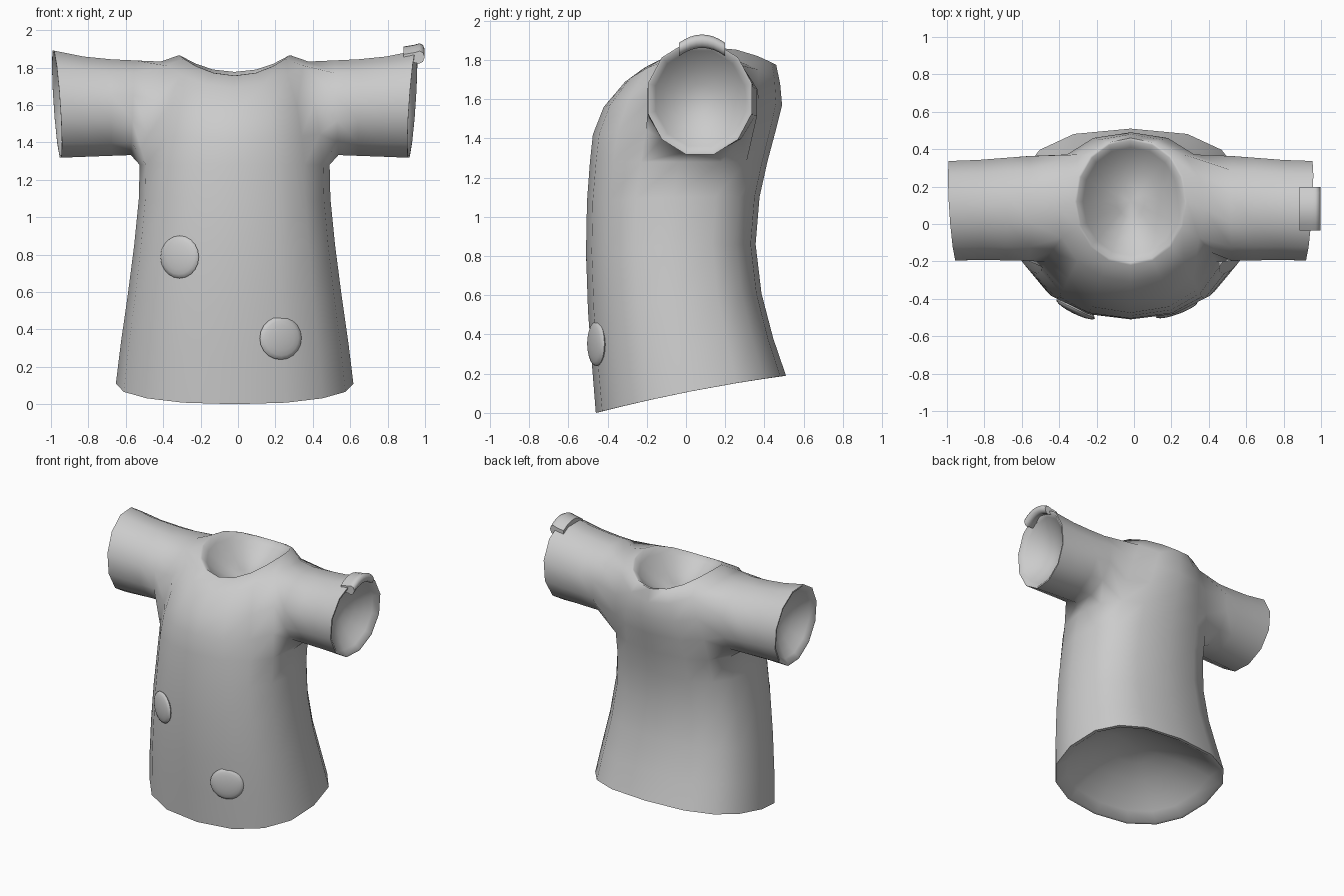
import bpy, bmesh, math
from mathutils import Matrix, Vector

if "Cube" in bpy.data.objects:
    bpy.data.objects.remove(bpy.data.objects["Cube"])

grey = bpy.data.materials.new("light_grey")
grey.diffuse_color = (0.6, 0.6, 0.6, 1)
grey.use_nodes = True
grey.node_tree.nodes["Principled BSDF"].inputs["Base Color"].default_value = grey.diffuse_color
CX = -0.018   # centre line of the garment
SEG = 16


def finish(name, bm, angle):
    bmesh.ops.recalc_face_normals(bm, faces=bm.faces[:])
    me = bpy.data.meshes.new(name)
    bm.to_mesh(me)
    bm.free()
    me.materials.append(grey)
    ob = bpy.data.objects.new(name, me)
    bpy.context.collection.objects.link(ob)
    bpy.ops.object.select_all(action='DESELECT')
    ob.select_set(True)
    bpy.context.view_layer.objects.active = ob
    bpy.ops.object.shade_smooth_by_angle(angle=math.radians(angle))
    return ob


def spow(v, n):
    """Superellipse coordinate: larger n gives a squarer section."""
    return math.copysign(abs(v) ** (2 / n), v)


def hollow(bm, loop, inward, depth):
    """Thin rim followed by a concave lining that closes an opening."""
    c = sum((v.co for v in loop), Vector()) / len(loop)
    inward = Vector(inward).normalized()
    base = [v.co - c for v in loop]
    prev = loop
    for s in (.96, .85, .7, .5, .25):
        d = depth * (1 - (s / .96) ** 2)
        ring = [bm.verts.new(c + b * s + inward * d) for b in base]
        for i in range(len(ring)):
            j = (i + 1) % len(ring)
            bm.faces.new((prev[i], prev[j], ring[j], ring[i]))
        prev = ring
    tip = bm.verts.new(c + inward * depth)
    for i in range(len(prev)):
        bm.faces.new((prev[i], prev[(i + 1) % len(prev)], tip))


# Torso rings: half width, front y, back y, side z, front z, back z, front and back squareness
rings = [
    (.635, -.46, .51, .11, .00, .19, 2.3, 2.6),
    (.608, -.48, .445, .33, .25, .38, 2.3, 2.7),
    (.572, -.50, .385, .58, .52, .61, 2.3, 2.7),
    (.537, -.51, .355, .85, .82, .86, 2.3, 2.7),
    (.512, -.505, .375, 1.10, 1.08, 1.10, 2.3, 2.7),
    (.508, -.49, .415, 1.28, 1.28, 1.28, 2.25, 2.6),
    (.49, -.475, .455, 1.45, 1.42, 1.43, 2.2, 2.5),
    (.46, -.42, .49, 1.64, 1.56, 1.57, 2.15, 2.3),
    (.395, -.31, .48, 1.832, 1.69, 1.68, 2.1, 2.15),
    (.30, -.22, .46, 1.865, 1.755, 1.775, 2.05, 2.1),
]
# Sleeve rings: x, centre y, centre z, radius y, radius z, slant by height, slant by depth
sleeve = [
    (.545, .083, 1.585, .290, .262, -.01, .0),
    (.66, .080, 1.586, .284, .267, .0, .0),
    (.80, .075, 1.591, .277, .277, .01, .01),
    (.95, .071, 1.604, .275, .296, .02, .018),
]

bm = bmesh.new()
grid = []
for hw, yf, yb, zs, zf, zb, nf, nb in rings:
    row = []
    for k in range(SEG):
        a = 2 * math.pi * k / SEG
        n = nf if math.sin(a) < 0 else nb
        c, s = spow(math.cos(a), n), spow(math.sin(a), n)
        z = zs + (zb - zf) / 2 * s + ((zb + zf) / 2 - zs) * s * s
        row.append(bm.verts.new((CX + hw * c, (yf + yb) / 2 + (yb - yf) / 2 * s, z)))
    grid.append(row)

# Torso sides, leaving a 3 x 3 armhole on each side
open_cols = {c % SEG for c in (-1, 0, 1, 6, 7, 8)}
for r in range(len(grid) - 1):
    for k in range(SEG):
        if r in (5, 6, 7) and k in open_cols:
            continue
        n = (k + 1) % SEG
        bm.faces.new((grid[r][k], grid[r][n], grid[r + 1][n], grid[r + 1][k]))

# Sleeves grown out of the armholes
for side, cols in ((1, (-1, 0, 1, 2)), (-1, (9, 8, 7, 6))):
    loop = [grid[5][cols[i]] for i in range(3)]
    loop += [grid[5 + i][cols[3]] for i in range(3)]
    loop += [grid[8][cols[3 - i]] for i in range(3)]
    loop += [grid[8 - i][cols[0]] for i in range(3)]
    for x, cy, cz, ry, rz, sz, sy in sleeve:
        new = []
        for i in range(12):
            a = math.radians(-135 + 30 * i)
            c, s = math.cos(a), math.sin(a)
            new.append(bm.verts.new((CX + side * (x + sz * s + sy * c), cy + ry * c, cz + rz * s)))
        for i in range(12):
            j = (i + 1) % 12
            quad = (loop[i], loop[j], new[j], new[i])
            bm.faces.new(quad if side > 0 else quad[::-1])
        loop = new
    hollow(bm, loop, (-side, 0, 0), .15)

# Neck and hem linings
hollow(bm, grid[-1], (0, 0, -1), .18)
hollow(bm, grid[0], (0, -.19, 1), .24)
finish("shirt", bm, 65)

# Buttons: flattened domes resting on the chest
for name, pos, rx, rz, turn in (
        ("upper_button", (-.312, -.455, .787), .114, .114, -26),
        ("lower_button", (.228, -.457, .353), .119, .115, 20)):
    bm = bmesh.new()
    bmesh.ops.create_uvsphere(bm, u_segments=20, v_segments=10, radius=1)
    bm.transform(Matrix.Translation(pos) @ Matrix.Rotation(math.radians(turn), 4, 'Z')
                 @ Matrix.Diagonal((rx, .026, rz, 1)) @ Matrix.Rotation(math.pi / 2, 4, 'X'))
    finish(name, bm, 60)

# Arched tab hooked over the right cuff
hook = [(.885, 1.87), (.885, 1.912), (.945, 1.922), (.97, 1.93), (.99, 1.92),
        (.998, 1.897), (.988, 1.872), (.967, 1.862), (.945, 1.868)]
bm = bmesh.new()
prev = None
STEPS = 8
for s in range(STEPS + 1):
    t = 2 * s / STEPS - 1
    ring = [bm.verts.new((x, .082 + .117 * t, z - .042 * t * t)) for x, z in hook]
    if prev:
        for i in range(len(hook)):
            j = (i + 1) % len(hook)
            bm.faces.new((prev[i], prev[j], ring[j], ring[i]))
    if s in (0, STEPS):
        bm.faces.new(ring)
    prev = ring
finish("cuff_tab", bm, 50)
